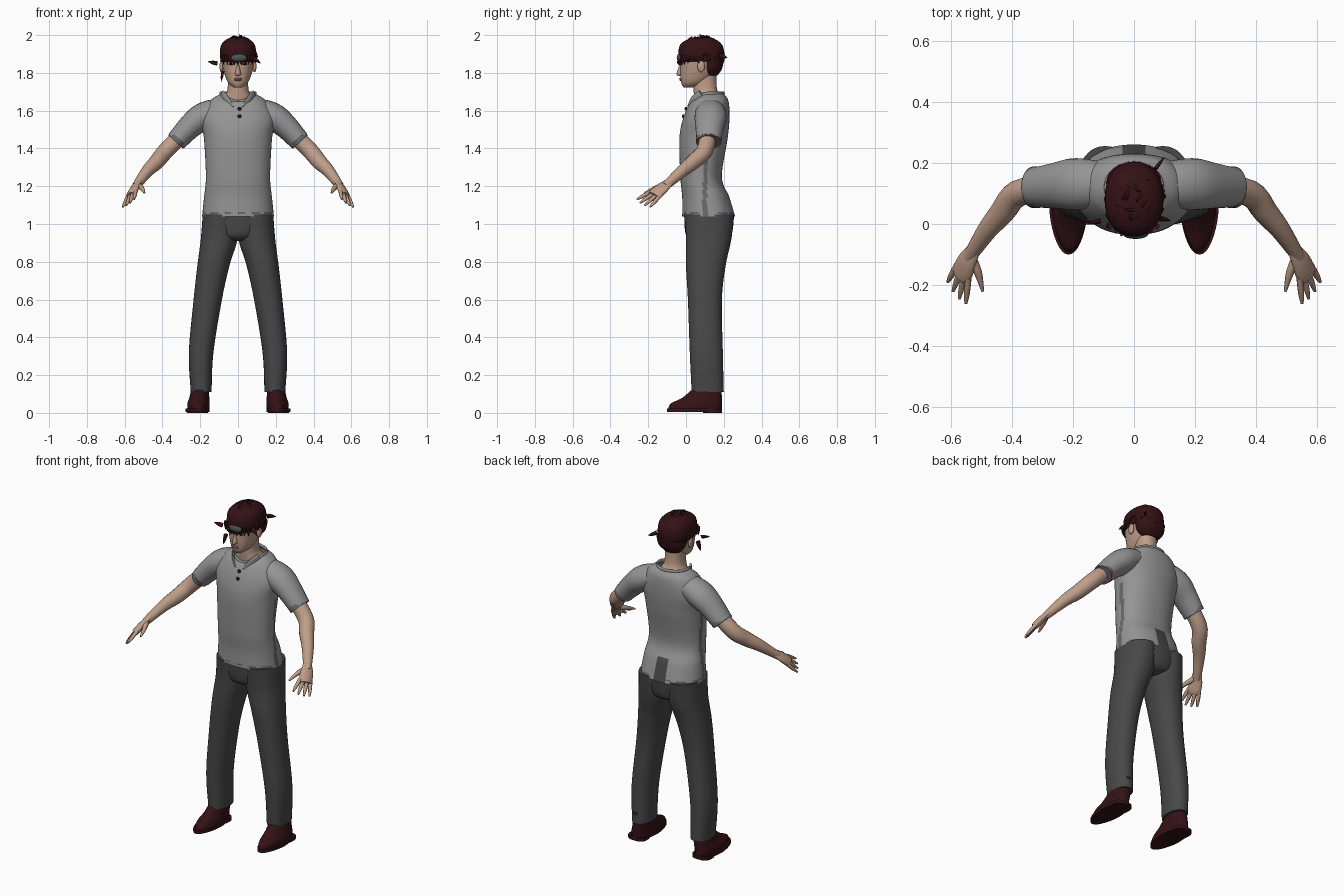
import bpy, bmesh, math, random
from mathutils import Vector

if "Cube" in bpy.data.objects:
    bpy.data.objects.remove(bpy.data.objects["Cube"])
random.seed(4)


def material(name, red, green, blue):
    mat = bpy.data.materials.new(name)
    mat.use_nodes = True
    mat.diffuse_color = (red, green, blue, 1)
    shader = mat.node_tree.nodes["Principled BSDF"]
    shader.inputs["Base Color"].default_value = mat.diffuse_color
    shader.inputs["Roughness"].default_value = .8
    return mat


SHIRT = material("shirt grey", .3, .3, .3)
TRIM = material("shirt trim", .14, .14, .14)
CLOTH = material("trouser charcoal", .065, .065, .065)
SKIN = material("skin", .52, .34, .25)
LIPS = material("lips", .4, .22, .17)
DARK = material("dark red brown", .035, .006, .008)
BLACK = material("black", .01, .01, .01)
BAND = material("grey green", .07, .09, .09)


def spline(rows, steps):
    """Smoothly resample rows of numbers, passing through each row."""
    out = []
    last = len(rows) - 1
    for i in range(last):
        before, start, end, after = rows[max(i - 1, 0)], rows[i], rows[i + 1], rows[min(i + 2, last)]
        for k in range(steps):
            t = k / steps
            row = []
            for a, b, c, d in zip(before, start, end, after):
                slope_in, slope_out = (c - a) / 2, (d - b) / 2
                ease = t * t * (3 - 2 * t)
                row.append(b + (c - b) * ease + slope_in * t * (1 - t) ** 2 - slope_out * t * t * (1 - t))
            out.append(row)
    return out + [list(rows[last])]


def build(name, rings, mats, rule=None, caps=True, closed=False):
    """Skin a list of point rings; rule maps a face centre to a material slot."""
    bm = bmesh.new()
    loops = [[bm.verts.new(point) for point in ring] for ring in rings]
    pairs = list(zip(loops, loops[1:]))
    if closed:
        pairs.append((loops[-1], loops[0]))
    for low, high in pairs:
        for j in range(len(low)):
            bm.faces.new((low[j - 1], low[j], high[j], high[j - 1]))
    if caps and not closed:
        bm.faces.new(loops[0])
        bm.faces.new(loops[-1])
    bmesh.ops.recalc_face_normals(bm, faces=bm.faces)
    for face in bm.faces:
        face.smooth = len(face.verts) == 4
        if rule:
            face.material_index = rule(face.calc_center_median())
    mesh = bpy.data.meshes.new(name)
    bm.to_mesh(mesh)
    bm.free()
    for mat in mats:
        mesh.materials.append(mat)
    bpy.context.collection.objects.link(bpy.data.objects.new(name, mesh))


def stack(name, rows, *mats, sides=32, steps=5, power=2.2, taper=0, side=1, **options):
    """Rows are height, half width, front y, back y, then optional centre x and front drop."""
    rings = []
    for z, half, front, back, centre, drop in spline([(*row, 0, 0)[:6] for row in rows], steps):
        ring = []
        for j in range(sides):
            angle = math.tau * j / sides
            c, s = math.cos(angle), math.sin(angle)
            forward = max(0, -s)
            x = math.copysign(abs(c) ** (2 / power), c) * half * (1 - taper * forward)
            y = math.copysign(abs(s) ** (2 / power), s) * (back - front) / 2
            ring.append((side * (centre + x), (front + back) / 2 + y, z - drop * forward ** 2))
        rings.append(ring)
    build(name, rings, mats, **options)


def tube(name, rows, mat, ref=(0, 1, 0), flat=1, side=1, sides=16, steps=4, closed=False):
    """Rows are x, y, z and radius along ref; flat scales the radius across it."""
    rows = spline(rows, steps)
    points = [Vector(row[:3]) for row in rows]
    last = len(points) - 1
    rings = []
    for i, centre in enumerate(points):
        if closed:
            along = points[(i + 1) % len(points)] - points[i - 1]
        else:
            along = points[min(i + 1, last)] - points[max(i - 1, 0)]
        along.normalize()
        u = Vector(ref)
        u = (u - along * u.dot(along)).normalized()
        v = along.cross(u) * flat
        ring = []
        for j in range(sides):
            angle = math.tau * j / sides
            p = centre + (u * math.cos(angle) + v * math.sin(angle)) * rows[i][3]
            ring.append((p.x * side, p.y, p.z))
        rings.append(ring)
    build(name, rings, [mat], closed=closed)


def blob(name, place, size, mat):
    """A small ellipsoid."""
    bm = bmesh.new()
    bmesh.ops.create_uvsphere(bm, u_segments=16, v_segments=10, radius=1)
    for face in bm.faces:
        face.smooth = True
    mesh = bpy.data.meshes.new(name)
    bm.to_mesh(mesh)
    bm.free()
    mesh.materials.append(mat)
    ob = bpy.data.objects.new(name, mesh)
    ob.location, ob.scale = place, size
    bpy.context.collection.objects.link(ob)


# Shirt body: darker side seams and hem stitches, trousers showing at the back
def shirt_rule(p):
    if abs(p.x) < (.045 if p.z < 1.13 else .03) and p.y > .15 and p.z < 1.17:
        return 2
    stitch = 1.05 < p.z < 1.06 and math.sin(p.x * 90) > -.3
    seam = abs(p.y - .1) < .012 and p.z < 1.45
    return int(stitch or seam)


stack("shirt_body", [
    (1.04, .19, -.02, .26), (1.14, .18, -.02, .23), (1.25, .17, -.03, .19), (1.45, .18, -.035, .22),
    (1.56, .195, -.015, .23), (1.65, .15, .02, .225, 0, .01), (1.69, .09, .04, .2, 0, .045)],
    SHIRT, TRIM, CLOTH, sides=72, steps=10, rule=shirt_rule, caps=False)

# Collar band, dipping at the front, and buttons
collar = []
for k in range(32):
    c, s = math.cos(math.tau * k / 32), math.sin(math.tau * k / 32)
    collar.append((.093 * c, .12 + .08 * s, 1.69 - .045 * max(0, -s) ** 2, .011))
tube("collar", collar, SHIRT, ref=(0, 0, 1), flat=.5, sides=8, steps=1, closed=True)
for y, z in ((0, 1.61), (-.014, 1.57)):
    blob("button", (.008, y, z), (.01, .007, .01), BLACK)

# Trouser leg rule: a scuffed spot behind the left calf
def leg_rule(p):
    return int(p.y > .12 and abs(p.x - .2) < .014 and abs(p.z - .17) < .016)


across = Vector((.6, .7, -.4)).normalized()
for side in (1, -1):
    # Collar flap, sleeve and cuff
    tube("collar_flap", [(.085, .08, 1.69, .02), (.06, .04, 1.66, .02), (.025, .01, 1.62, .006)],
         SHIRT, ref=(0, 0, 1), flat=.3, side=side)
    tube("sleeve", [(.08, .13, 1.6, .07), (.14, .13, 1.59, .08), (.2, .13, 1.56, .085),
                    (.26, .125, 1.51, .075), (.325, .12, 1.44, .065)],
         SHIRT, flat=.85, side=side, sides=24)
    tube("sleeve_cuff", [(.313, .12, 1.453, .068), (.33, .12, 1.434, .068)],
         TRIM, flat=.78, side=side, sides=24)

    # Bare arm
    tube("arm", [(.27, .12, 1.5, .045), (.38, .1, 1.39, .044), (.43, .04, 1.33, .041),
                 (.48, -.02, 1.28, .033), (.54, -.11, 1.2, .022)], SKIN, side=side)

    # Palm, then fingers fanned from index to little finger
    knuckles = Vector((.56, -.155, 1.165))
    tube("palm", [(.52, -.08, 1.23, .023), (.545, -.12, 1.195, .036), (*knuckles, .04),
                  (.57, -.17, 1.15, .035)], SKIN, ref=across, flat=.5, side=side)
    for k in range(4):
        root = knuckles + across * (k - 1.5) * .02
        tip = Vector((.55, -.26, 1.13)).lerp(Vector((.61, -.19, 1.09)), k / 3)
        if k in (1, 2):
            tip += (tip - root) * .1
        tube("finger", [(*root, .011), (*root.lerp(tip, .6), .01), (*tip, .005)],
             SKIN, side=side, sides=8)
    tube("thumb", [(.535, -.1, 1.21, .016), (.51, -.16, 1.19, .013), (.495, -.22, 1.165, .005)],
         SKIN, side=side, sides=8)

    # Trouser leg
    stack("trouser_leg", [
        (.11, .055, .03, .2, .195), (.32, .065, .02, .195, .195), (.6, .075, .01, .19, .16),
        (.78, .085, 0, .21, .13), (.92, .097, 0, .24, .1), (1.05, .093, -.01, .255, .094)],
        CLOTH, DARK, side=side, rule=leg_rule if side > 0 else None, steps=12, sides=40)

    # Shoe: upper, sole and heel
    stack("shoe_upper", [
        (.02, .058, -.094, .19, .21), (.05, .058, -.08, .19, .21), (.08, .053, -.02, .19, .205),
        (.135, .046, .045, .187, .2)], DARK, side=side, taper=.25)
    stack("shoe_sole", [(.006, .063, -.1, .19, .214), (.024, .063, -.1, .19, .214)],
          DARK, side=side, taper=.22, steps=1)
    stack("shoe_heel", [(0, .056, .09, .19, .214), (.02, .056, .09, .19, .214)],
          DARK, side=side, steps=1, power=3)

    # Ear and eye
    blob("ear", (.087 * side, .08, 1.835), (.011, .02, .032), SKIN)
    blob("eye", (.034 * side, -.023, 1.846), (.016, .006, .004), BLACK)

# Trouser seat
stack("trouser_seat", [(.91, .06, .05, .19), (.94, .13, 0, .24), (1.05, .185, -.01, .255)], CLOTH)

# Neck, head and face
stack("neck", [(1.61, .1, .05, .2), (1.66, .08, .045, .19), (1.71, .056, .04, .165),
               (1.8, .055, .035, .16)], SKIN)
stack("head", [(1.722, .02, -.012, .04), (1.75, .053, -.026, .11), (1.82, .079, -.03, .17),
               (1.9, .085, -.025, .185), (1.97, .03, .04, .12)], SKIN)
stack("nose", [(1.784, .006, -.036, 0), (1.795, .017, -.05, 0), (1.85, .007, -.033, 0)],
      SKIN, sides=12, taper=.4)
for z in (1.762, 1.769):
    blob("lip", (0, -.027, z), (.021, .009, .005), LIPS)

# Hair cap with a fringe, long at the nape
stack("hair_nape", [(1.785, .05, .09, .165), (1.82, .08, .08, .19), (1.87, .09, .07, .2)], DARK)
stack("hair_cap", [(1.857, .091, -.033, .2), (1.9, .096, -.041, .204), (1.95, .088, -.03, .19),
                   (1.98, .055, .015, .15), (1.99, .015, .06, .1)], DARK)
blob("forehead_band", (.005, -.033, 1.88), (.042, .016, .022), BAND)


def lock(start, end, width):
    start, end = Vector(start), Vector(end)
    tube("hair_lock", [(*start, width), (*start.lerp(end, .5), width * .8), (*end, .001)],
         DARK, ref=(.3, .5, .8), flat=.5, sides=5, steps=2)


# Short swept locks all over the cap
for k in range(90):
    turn, rise = random.uniform(0, math.tau), random.uniform(-.2, 1.3)
    out = Vector((math.cos(turn) * math.cos(rise), math.sin(turn) * math.cos(rise), math.sin(rise)))
    root = Vector((.09 * out.x, .08 + .115 * out.y, 1.89 + .098 * out.z))
    if abs(root.x) < .05 and root.y < 0 and root.z < 1.92:
        continue
    sweep = Vector((random.uniform(-1, 1), random.uniform(-1, 1), random.uniform(-1, 0)))
    sweep = (sweep - out * sweep.dot(out)).normalized()
    lock(root, root + sweep * .035 + out * random.uniform(0, .01), .011)

# Fringe locks, shorter under the band
for k in range(-4, 5):
    x = .019 * k
    y = 5 * x * x - .038
    lock((x, y, 1.895 if abs(k) > 2 else 1.862), (x, y, 1.842), .012)

# Loose flyaway wisps
for root, tip in (((-.11, .01, 1.85), (-.16, 0, 1.86)), ((-.08, 0, 1.81), (-.09, -.01, 1.75)),
                  ((.08, .02, 1.88), (.12, .01, 1.85)), ((.07, .18, 1.89), (.1, .22, 1.88))):
    lock(root, tip, .014)
